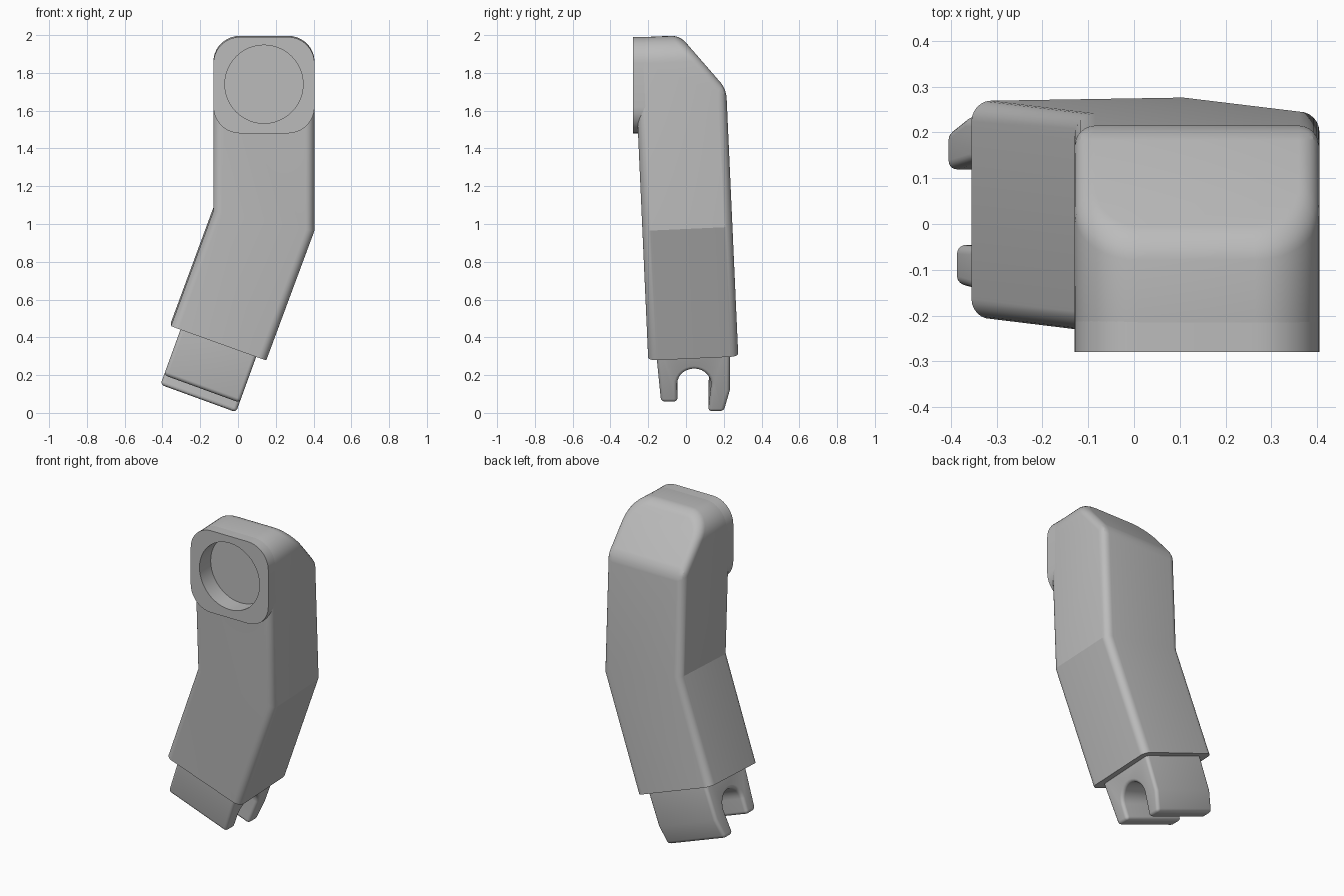
import bpy, bmesh, math
from mathutils import Matrix, Vector

cube = bpy.data.objects.get("Cube")
if cube:
    bpy.data.objects.remove(cube, do_unlink=True)

grey = bpy.data.materials.new("plain grey")
grey.use_nodes = True
GREY = (0.5, 0.5, 0.5, 1)
grey.diffuse_color = GREY
grey.node_tree.nodes["Principled BSDF"].inputs["Base Color"].default_value = GREY


def arc(cx, cz, r, start, end, n=9):
    """Points on a circular arc, angles in degrees."""
    angles = [math.radians(start + (end - start) * i / n) for i in range(n + 1)]
    return [(cx + r * math.cos(a), cz + r * math.sin(a)) for a in angles]


def prism(points, extrude):
    """Solid made by extruding a closed 3D outline."""
    bm = bmesh.new()
    face = bm.faces.new([bm.verts.new(p) for p in points])
    out = bmesh.ops.extrude_face_region(bm, geom=[face])
    moved = [v for v in out["geom"] if isinstance(v, bmesh.types.BMVert)]
    bmesh.ops.translate(bm, verts=moved, vec=extrude)
    bmesh.ops.recalc_face_normals(bm, faces=bm.faces)
    return bm


def round_edges(bm, width, segments, keep=lambda e: False):
    """Round the sharp edges, except those picked by keep."""
    sharp = [e for e in bm.edges
             if e.calc_face_angle(0) > math.radians(32) and not keep(e)]
    bmesh.ops.bevel(bm, geom=sharp, offset=width, offset_type='OFFSET',
                    segments=segments, profile=0.5, affect='EDGES',
                    clamp_overlap=False)


def finish(bm, name):
    bmesh.ops.recalc_face_normals(bm, faces=bm.faces)
    mesh = bpy.data.meshes.new(name)
    bm.to_mesh(mesh)
    bm.free()
    mesh.materials.append(grey)
    obj = bpy.data.objects.new(name, mesh)
    bpy.context.collection.objects.link(obj)
    return obj


def activate(obj):
    bpy.ops.object.select_all(action='DESELECT')
    obj.select_set(True)
    bpy.context.view_layer.objects.active = obj


LEFT, RIGHT, TOP, R = 0.405, -0.13, 2.0, 0.14
MID_X = (LEFT + RIGHT) / 2

# Bent body: front outline extruded through the depth, then leaned forward
outline = [(-0.355, 0.47), (0.15, 0.288), (LEFT, 0.975)]
outline += arc(LEFT - R, TOP - R, R, 0, 90)
outline += arc(RIGHT + R, TOP - R, R, 90, 180)
outline.append((RIGHT, 1.08))
half = 0.2385
bm = prism([(x, -half, z) for x, z in outline], (0, 2 * half, 0))
lean = Matrix.Translation((0, 0.0515, 0)) @ Matrix.Rotation(math.radians(2.58), 4, 'X')
bmesh.ops.transform(bm, matrix=lean, verts=bm.verts)

# Sloping cut at the upper back
cut = bmesh.ops.bisect_plane(bm, geom=bm.verts[:] + bm.edges[:] + bm.faces[:],
                             plane_co=(0, -0.035, 2.0),
                             plane_no=Vector((0, 0.29, 0.252)).normalized(),
                             clear_outer=True)
rim = [e for e in cut["geom_cut"] if isinstance(e, bmesh.types.BMEdge)]
bmesh.ops.contextual_create(bm, geom=rim)
bmesh.ops.recalc_face_normals(bm, faces=bm.faces)
round_edges(bm, 0.045, 6, keep=lambda e: all(v.co.z < 0.6 for v in e.verts))
body = finish(bm, "body")

# Round-cornered joint plate on the upper front
x0, x1, z0, z1 = RIGHT + R, LEFT - R, 1.48 + R, 1.99 - R
plate = (arc(x1, z1, R, 0, 90) + arc(x0, z1, R, 90, 180)
         + arc(x0, z0, R, 180, 270) + arc(x1, z0, R, 270, 360))
joint = finish(prism([(x, -0.28, z) for x, z in plate], (0, 0.07, 0)), "joint_plate")

# Round socket cut through the plate into the body
ring = arc(MID_X, 1.74, 0.207, 0, 360, 48)[:-1]
cutter = finish(prism([(x, -0.4, z) for x, z in ring], (0, 0.23, 0)), "socket_cutter")
cutter.hide_render = True
for obj in (body, joint):
    mod = obj.modifiers.new("socket", 'BOOLEAN')
    mod.operation = 'DIFFERENCE'
    mod.solver = 'EXACT'
    mod.object = cutter
    activate(obj)
    bpy.ops.object.modifier_apply(modifier=mod.name)
bpy.data.objects.remove(cutter, do_unlink=True)

# Forked clip: side profile with an arched slot, tilted along the lower body
clip = [(-0.165, 0.40), (-0.132, 0.054), (-0.045, 0.054)]
clip += arc(0.043, 0.15, 0.09, 180, 0, 14)
clip += [(0.117, 0.0), (0.20, 0.0), (0.233, 0.12), (0.233, 0.40)]
bm = prism([(-0.437, y, z) for y, z in clip], (0.426, 0, 0))
round_edges(bm, 0.02, 5)
tilt = Matrix.Rotation(math.radians(20), 4, 'Y')
bmesh.ops.transform(bm, matrix=tilt, verts=bm.verts)
fork = finish(bm, "forked_clip")

for obj in (body, joint, fork):
    activate(obj)
    bpy.ops.object.shade_smooth_by_angle(angle=math.radians(19))
